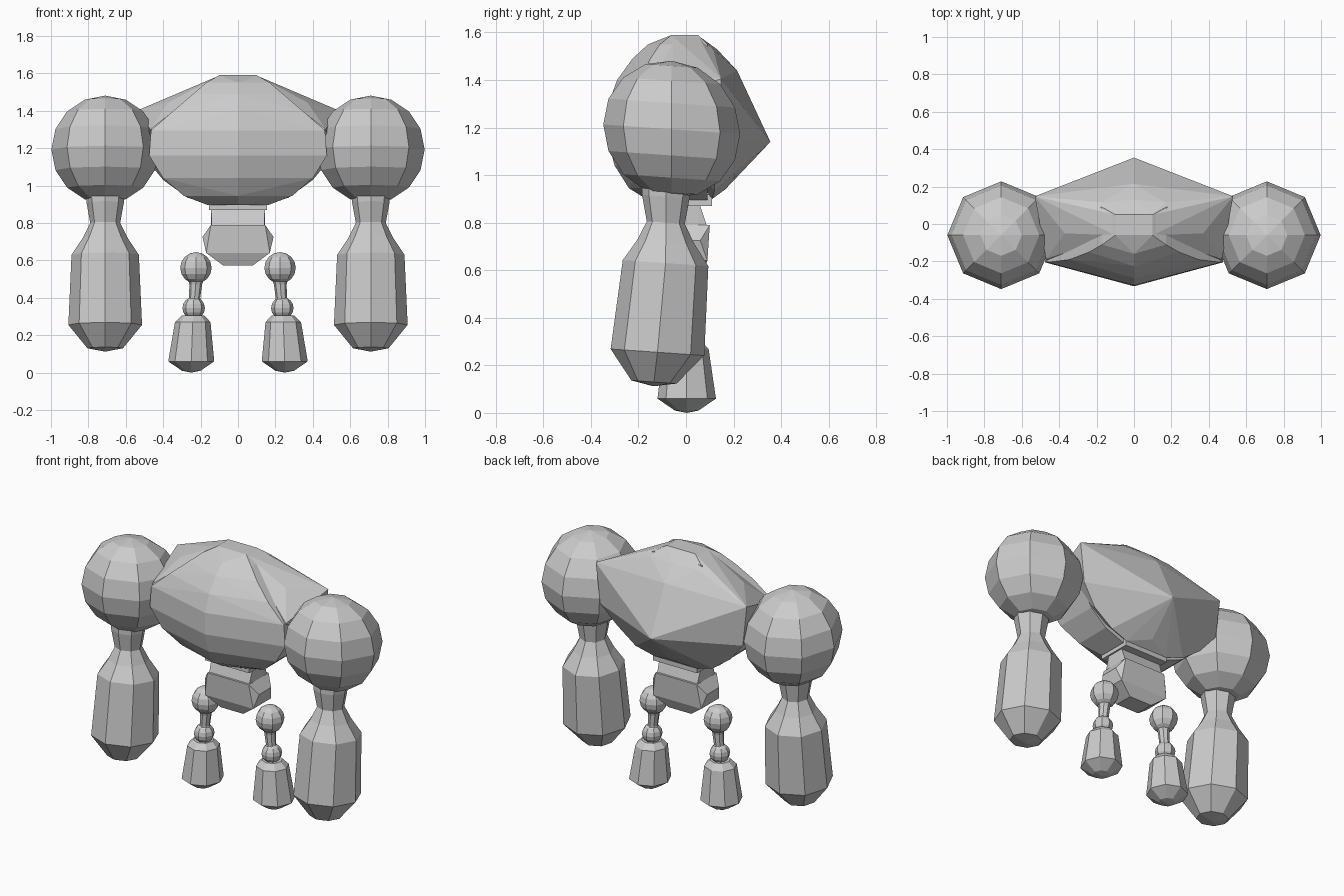
import bpy, bmesh
from math import sin, cos, pi, radians


def finish(name, bm, mirror=False):
    bmesh.ops.recalc_face_normals(bm, faces=bm.faces)
    me = bpy.data.meshes.new(name)
    bm.to_mesh(me)
    bm.free()
    ob = bpy.data.objects.new(name, me)
    bpy.context.collection.objects.link(ob)
    if mirror:
        ob.modifiers.new("mirror", 'MIRROR')
    return ob


def turned(name, rings, sides=8, tilt=0.0):
    """Loft rings (radius, x, y, z) from top to bottom; mirrored to both sides."""
    bm = bmesh.new()
    loops = []
    for r, x, y, z in rings:
        loop = []
        for i in range(sides):
            a = 2 * pi * i / sides
            dy = r * sin(a)
            loop.append(bm.verts.new((x + r * cos(a), y + dy, z - tilt * dy)))
        loops.append(loop)
    for a, b in zip(loops, loops[1:]):
        for i in range(sides):
            j = (i + 1) % sides
            bm.faces.new((a[i], a[j], b[j], b[i]))
    bm.faces.new(loops[0])
    bm.faces.new(loops[-1])
    bmesh.ops.remove_doubles(bm, verts=bm.verts, dist=0.0005)
    return finish(name, bm, True)


def ball(r, x, y, z, steps=8):
    return [(r * sin(pi * k / steps), x, y, z + r * cos(pi * k / steps))
            for k in range(steps + 1)]


def hull(name, points):
    """Convex solid around points, each copied to both sides of x = 0."""
    bm = bmesh.new()
    for x, y, z in points:
        for s in ((1, -1) if x else (1,)):
            bm.verts.new((s * x, y, z))
    res = bmesh.ops.convex_hull(bm, input=bm.verts)
    loose = [v for v in bm.verts if not v.link_faces]
    bmesh.ops.delete(bm, geom=loose, context='VERTS')
    bmesh.ops.dissolve_limit(bm, angle_limit=radians(2), verts=bm.verts, edges=bm.edges)
    return finish(name, bm)


# shoulders and heavy forearms, leaning slightly forward
turned("shoulder", ball(0.288, 0.71, -0.06, 1.193), tilt=0.07)
turned("arm", [(0.105, 0.71, -0.08, 0.96), (0.10, 0.71, -0.085, 0.91),
               (0.08, 0.71, -0.085, 0.80), (0.12, 0.71, -0.085, 0.72),
               (0.18, 0.71, -0.086, 0.63), (0.197, 0.71, -0.12, 0.255),
               (0.095, 0.71, -0.135, 0.13), (0.0, 0.71, -0.137, 0.112)], tilt=0.07)

# thin legs: hip ball, stem, knee ball, flared foot
turned("hip_ball", ball(0.084, 0.225, 0.0, 0.56))
turned("leg_stem", [(0.042, 0.225, 0, 0.50), (0.034, 0.226, 0, 0.47),
                    (0.03, 0.232, 0, 0.40), (0.04, 0.235, 0, 0.37)])
turned("knee_ball", ball(0.06, 0.237, 0, 0.345))
turned("foot", [(0.06, 0.24, 0, 0.305), (0.095, 0.242, 0.0, 0.27),
                (0.123, 0.25, 0.003, 0.06), (0.05, 0.25, 0.003, 0.01),
                (0.0, 0.25, 0.003, 0.0)])

# chest: (z, half width, side y, front y)
chest = [(1.59, 0.10, -0.06, -0.06), (1.55, 0.17, -0.11, -0.16),
         (1.49, 0.24, -0.15, -0.225), (1.40, 0.345, -0.19, -0.29),
         (1.295, 0.465, -0.205, -0.328), (1.16, 0.475, -0.205, -0.333),
         (1.04, 0.40, -0.19, -0.30), (0.945, 0.29, -0.15, -0.24),
         (0.895, 0.16, -0.10, -0.16)]
points = []
for z, w, ys, yf in chest:
    points += [(w, ys, z), (0, yf, z), (w, 0.09 if z < 1.58 else 0.05, z)]
hull("chest", points)

# upper back with sloping shoulders and a pointed rear
hull("back", [(0.10, 0.05, 1.588), (0.10, -0.06, 1.588), (0.17, 0.115, 1.53),
              (0, 0.13, 1.53), (0, 0.215, 1.44), (0.53, 0.148, 1.405),
              (0.47, -0.19, 1.30), (0.37, -0.05, 1.445), (0, 0.355, 1.14),
              (0.50, 0.145, 1.15), (0.40, 0.12, 1.03), (0.27, 0.12, 0.935),
              (0, 0.165, 0.94), (0.15, 0.11, 0.90)])

# waist and hips
hull("waist_plate", [(0.155, y, z) for y in (-0.11, 0.11) for z in (0.92, 0.87)])
hull("waist", [(0.145, y, z) for y in (-0.05, 0.05) for z in (0.90, 0.70)]
     + [(0.14, y, z) for y in (-0.09, 0.09) for z in (0.78, 0.70)])
hull("hips", [(0.145, -0.10, 0.79), (0.145, 0.10, 0.79), (0.19, -0.06, 0.725),
              (0.19, 0.06, 0.725), (0.17, -0.09, 0.64), (0.17, 0.09, 0.64),
              (0.08, -0.06, 0.573), (0.08, 0.06, 0.573)])
